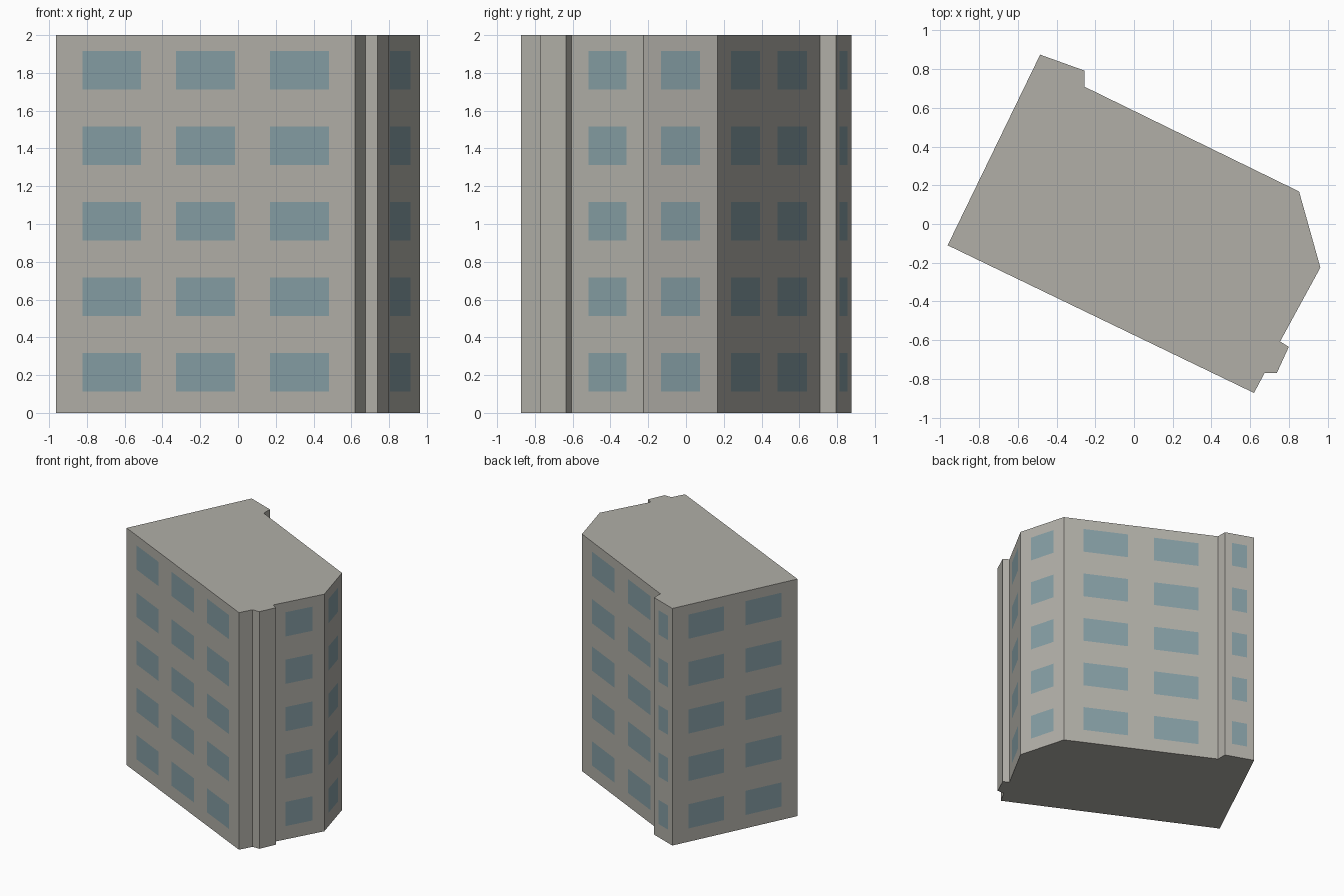
import bpy
import bmesh
from mathutils import Vector

cube = bpy.data.objects.get("Cube")
if cube:
    bpy.data.objects.remove(cube, do_unlink=True)

HEIGHT = 2.0
FLOORS = 5
SILL, WINDOW_HEIGHT = 0.112, 0.204

# Footprint corners, counter-clockwise, with the window count of the wall that starts there
FOOTPRINT = [
    (-0.963, -0.11, 3), (0.62, -0.873, 0), (0.675, -0.77, 0), (0.738, -0.77, 0),
    (0.80, -0.635, 0), (0.755, -0.607, 1), (0.963, -0.225, 1), (0.853, 0.168, 2),
    (-0.257, 0.71, 0), (-0.257, 0.793, 1), (-0.485, 0.875, 2),
]


def material(name, colour):
    mat = bpy.data.materials.new(name)
    mat.use_nodes = True
    mat.diffuse_color = (*colour, 1)
    bsdf = next(n for n in mat.node_tree.nodes if n.type == "BSDF_PRINCIPLED")
    bsdf.inputs["Base Color"].default_value = (*colour, 1)
    bsdf.inputs["Roughness"].default_value = 0.9
    return mat


def column_breaks(count):
    """Fractions along a wall where windows start and end."""
    margin, width, gap = 0.75, 1.68, 1.0
    total = 2 * margin + count * width + (count - 1) * gap
    breaks = [0.0]
    for i in range(count):
        start = margin + i * (width + gap)
        breaks += [start / total, (start + width) / total]
    return breaks + [1.0]


# Heights where window rows start and end
rows = [0.0]
for floor in range(FLOORS):
    bottom = floor * HEIGHT / FLOORS + SILL
    rows += [bottom, bottom + WINDOW_HEIGHT]
rows.append(HEIGHT)

bm = bmesh.new()
rings = [[] for _ in rows]
window_columns = []

# Vertex columns around the outline, shared by neighbouring walls
for i, (x, y, count) in enumerate(FOOTPRINT):
    start = Vector((x, y))
    end = Vector(FOOTPRINT[(i + 1) % len(FOOTPRINT)][:2])
    for k, t in enumerate(column_breaks(count)[:-1]):
        point = start.lerp(end, t)
        window_columns.append(k % 2 == 1)
        for ring, z in zip(rings, rows):
            ring.append(bm.verts.new((point.x, point.y, z)))

# Wall panels, with window panes at every odd row and column
n = len(window_columns)
for r in range(len(rows) - 1):
    low, high = rings[r], rings[r + 1]
    for c in range(n):
        d = (c + 1) % n
        face = bm.faces.new((low[c], low[d], high[d], high[c]))
        face.material_index = int(r % 2 == 1 and window_columns[c])

# Flat roof and underside
bm.faces.new(rings[-1])
bm.faces.new(rings[0][::-1])

mesh = bpy.data.meshes.new("apartment_block")
bm.to_mesh(mesh)
bm.free()
mesh.materials.append(material("warm grey wall", (0.44, 0.43, 0.39)))
mesh.materials.append(material("blue grey glass", (0.235, 0.34, 0.37)))
block = bpy.data.objects.new("apartment_block", mesh)
bpy.context.collection.objects.link(block)
